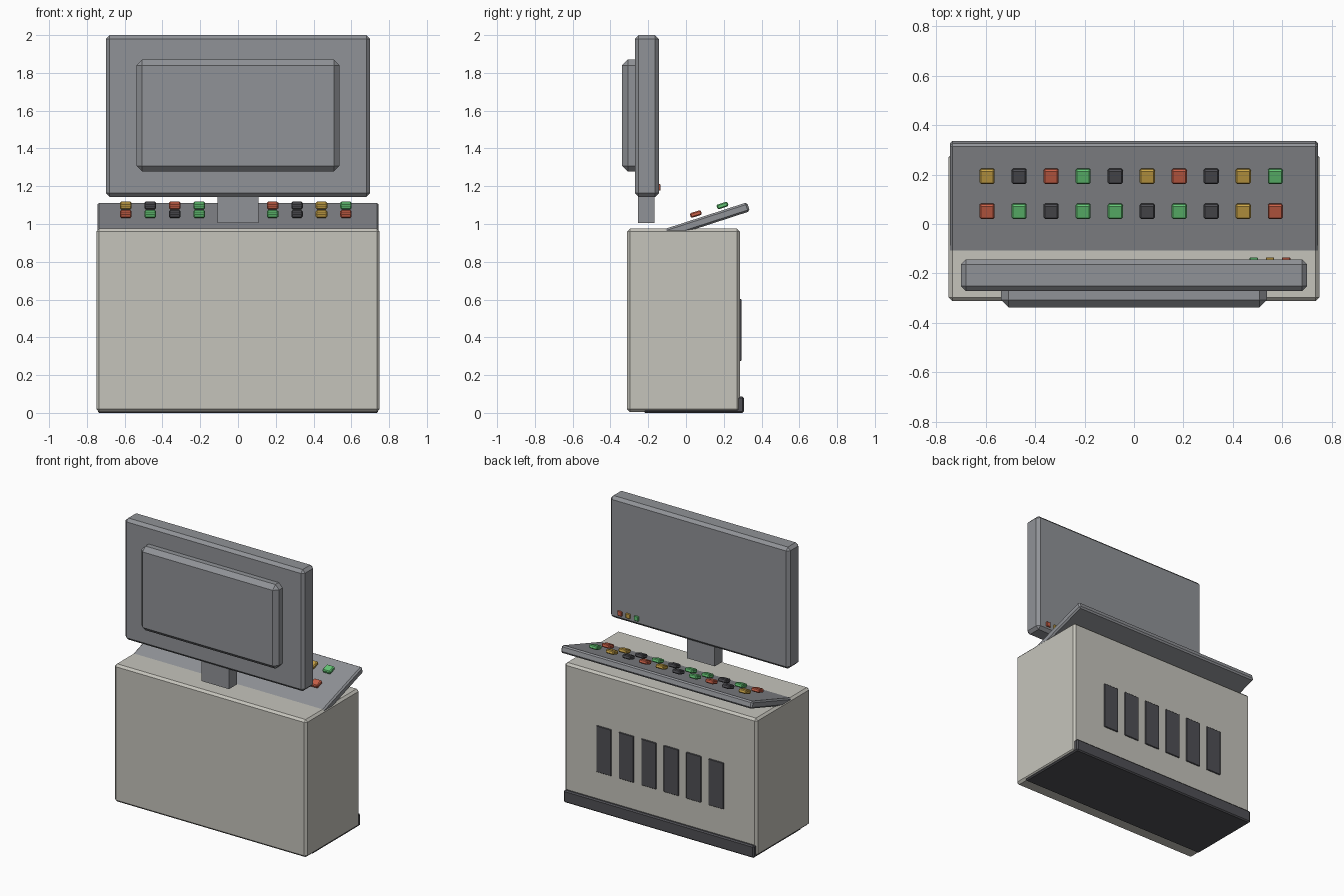
import bpy, bmesh, math
from mathutils import Vector, Matrix

if "Cube" in bpy.data.objects:
    bpy.data.objects.remove(bpy.data.objects["Cube"])


def material(name, rgb):
    m = bpy.data.materials.new(name)
    m.diffuse_color = (*rgb, 1)
    m.use_nodes = True
    m.node_tree.nodes["Principled BSDF"].inputs["Base Color"].default_value = m.diffuse_color
    return m


CREAM = material("cabinet cream", (0.56, 0.55, 0.50))
GREY = material("casing grey", (0.28, 0.29, 0.31))
DARK = material("dark trim", (0.08, 0.08, 0.09))
RED = material("button red", (0.60, 0.12, 0.065))
GREEN = material("button green", (0.13, 0.57, 0.18))
YELLOW = material("button yellow", (0.60, 0.38, 0.065))


def box(name, center, size, mat, bevel=0.0, tilt=0.0):
    """Chamfered box, optionally tilted about the x axis."""
    bm = bmesh.new()
    bmesh.ops.create_cube(bm, size=1, matrix=Matrix.Diagonal((*size, 1)))
    if bevel:
        bmesh.ops.bevel(bm, geom=bm.edges[:], offset=bevel, segments=1,
                        profile=0.5, affect='EDGES')
    mesh = bpy.data.meshes.new(name)
    bm.to_mesh(mesh)
    bm.free()
    mesh.materials.append(mat)
    ob = bpy.data.objects.new(name, mesh)
    ob.location = center
    ob.rotation_euler.x = tilt
    bpy.context.collection.objects.link(ob)
    return ob


def span(name, x, y, z, mat, bevel=0.0):
    """Box given by its (min, max) range on each axis."""
    r = (x, y, z)
    return box(name, [(a + b) / 2 for a, b in r], [b - a for a, b in r], mat, bevel)


# Cabinet, plinth and vents
span("cabinet", (-0.75, 0.75), (-0.312, 0.286), (0.005, 0.975), CREAM, 0.015)
span("plinth", (-0.742, 0.742), (-0.225, 0.306), (0.0, 0.086), DARK, 0.008)
for i in range(6):
    x = (i - 2.5) * 0.175
    span(f"vent_{i + 1}", (x - 0.058, x + 0.058), (0.27, 0.293), (0.275, 0.602), DARK, 0.003)

# Sloping control panel, placed by its upper back edge
TILT = math.radians(18)
along = Vector((0, math.cos(TILT), math.sin(TILT)))
normal = Vector((0, -math.sin(TILT), math.cos(TILT)))
edge = Vector((0, 0.323, 1.115))
depth, thick = 0.47, 0.05
box("control_panel", edge - along * depth / 2 - normal * thick / 2,
    (1.49, depth, thick), GREY, 0.01, TILT)

# Two rows of buttons
colour = {"r": RED, "g": GREEN, "y": YELLOW, "d": DARK}
for row, (y, z, pattern) in enumerate([(0.052, 1.053, "rgdggdgdyr"),
                                       (0.193, 1.098, "ydrgdyrdyg")]):
    for i, c in enumerate(pattern):
        box(f"button_{row + 1}_{i + 1}", (-0.594 + 0.1295 * i, y, z),
            (0.061, 0.061, 0.026), colour[c], 0.006, TILT)

# Monitor, rear housing and neck
span("monitor", (-0.70, 0.70), (-0.271, -0.144), (1.143, 2.0), GREY, 0.02)
span("monitor_rear_housing", (-0.537, 0.537), (-0.338, -0.20), (1.277, 1.87), GREY, 0.03)
span("monitor_neck", (-0.108, 0.108), (-0.254, -0.166), (1.005, 1.2), GREY)

# Indicator lights on the screen side
for x, mat, n in ((0.485, GREEN, "green"), (0.55, YELLOW, "yellow"), (0.615, RED, "red")):
    span(f"indicator_{n}", (x - 0.017, x + 0.017), (-0.16, -0.135),
         (1.177, 1.211), mat, 0.003)
